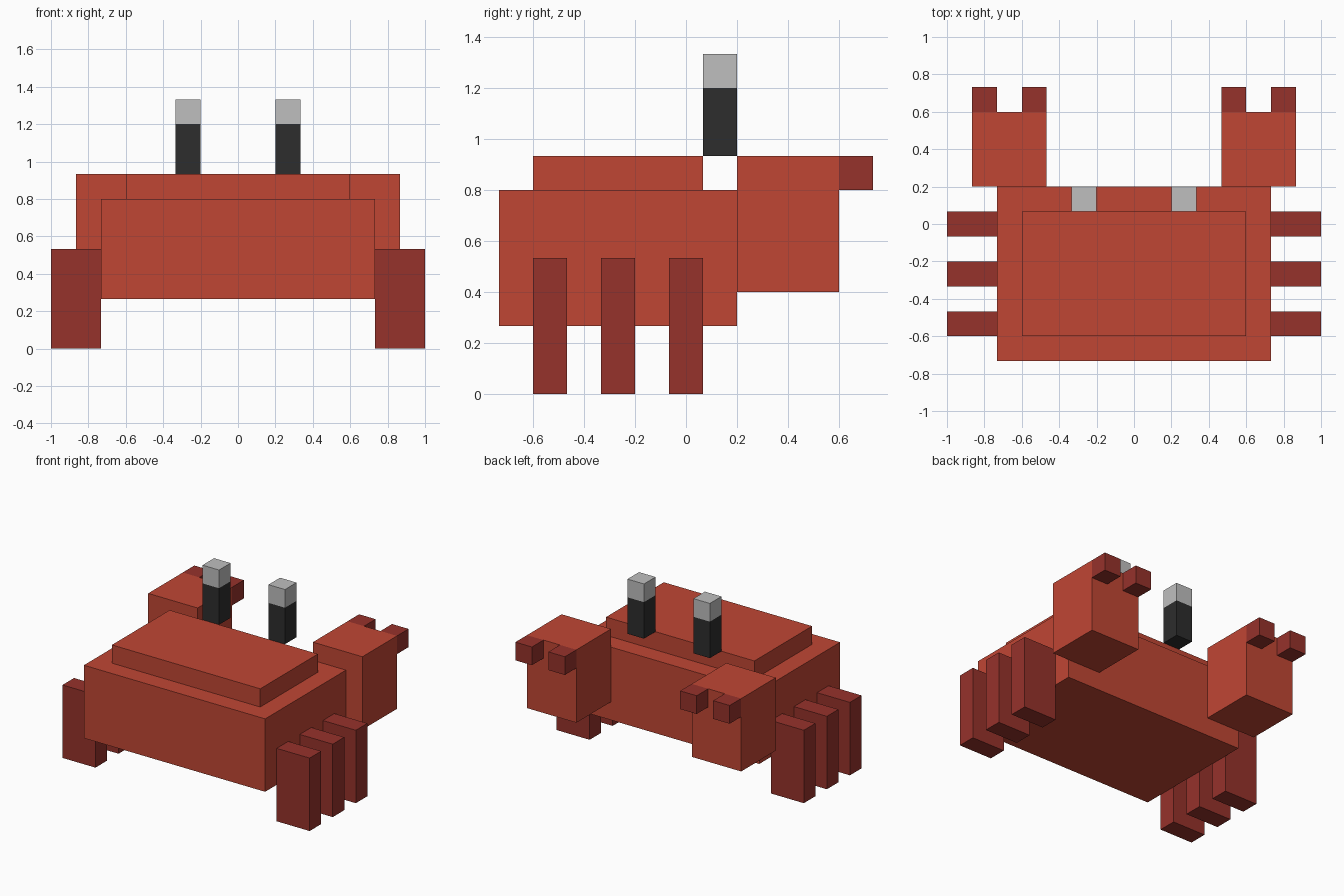
import bpy
import bmesh
from mathutils import Vector

cube = bpy.data.objects.get("Cube")
if cube:
    bpy.data.objects.remove(cube, do_unlink=True)

U = 1 / 15  # one block unit


def material(name, r, g, b):
    mat = bpy.data.materials.new(name)
    mat.use_nodes = True
    mat.diffuse_color = (r, g, b, 1)
    mat.node_tree.nodes["Principled BSDF"].inputs["Base Color"].default_value = (r, g, b, 1)
    return mat


red = material("shell red", 0.53, 0.061, 0.034)
dark_red = material("dark red", 0.305, 0.032, 0.024)
black = material("stalk black", 0.026, 0.026, 0.026)
grey = material("eye grey", 0.52, 0.52, 0.52)


def box(name, x, y, z, mat, tip=None):
    """Box from ranges in block units; tip = (height, material) recolours the top."""
    bm = bmesh.new()
    bmesh.ops.create_cube(bm, size=1)
    lo, hi = (Vector(c) * U for c in zip(x, y, z))
    for v in bm.verts:
        v.co = [l + (c + 0.5) * (h - l) for c, l, h in zip(v.co, lo, hi)]
    if tip:
        height = tip[0] * U
        bmesh.ops.bisect_plane(bm, geom=bm.verts[:] + bm.edges[:] + bm.faces[:],
                               plane_co=(0, 0, height), plane_no=(0, 0, 1))
        for f in bm.faces:
            f.material_index = int(f.calc_center_median().z > height)
    mesh = bpy.data.meshes.new(name)
    bm.to_mesh(mesh)
    bm.free()
    mesh.materials.append(mat)
    if tip:
        mesh.materials.append(tip[1])
    obj = bpy.data.objects.new(name, mesh)
    bpy.context.collection.objects.link(obj)
    return obj


def pair(name, x, y, z, mat, tip=None):
    """Matching boxes on the left (+x) and right (-x) sides."""
    box("left_" + name, x, y, z, mat, tip)
    box("right_" + name, (-x[1], -x[0]), y, z, mat, tip)


# Body and raised shell
box("body", (-11, 11), (-11, 3), (4, 12), red)
box("shell", (-9, 9), (-9, 1), (12, 14), red)

# Claws with two pincers each
pair("claw", (7, 13), (3, 9), (6, 14), red)
pair("inner_pincer", (7, 9), (9, 11), (12, 14), dark_red)
pair("outer_pincer", (11, 13), (9, 11), (12, 14), dark_red)

# Three legs per side
for part, y in (("front", -9), ("middle", -5), ("back", -1)):
    pair(part + "_leg", (11, 15), (y, y + 2), (0, 8), dark_red)

# Eye stalks with pale tips
pair("eye_stalk", (3, 5), (1, 3), (14, 20), black, (18, grey))
